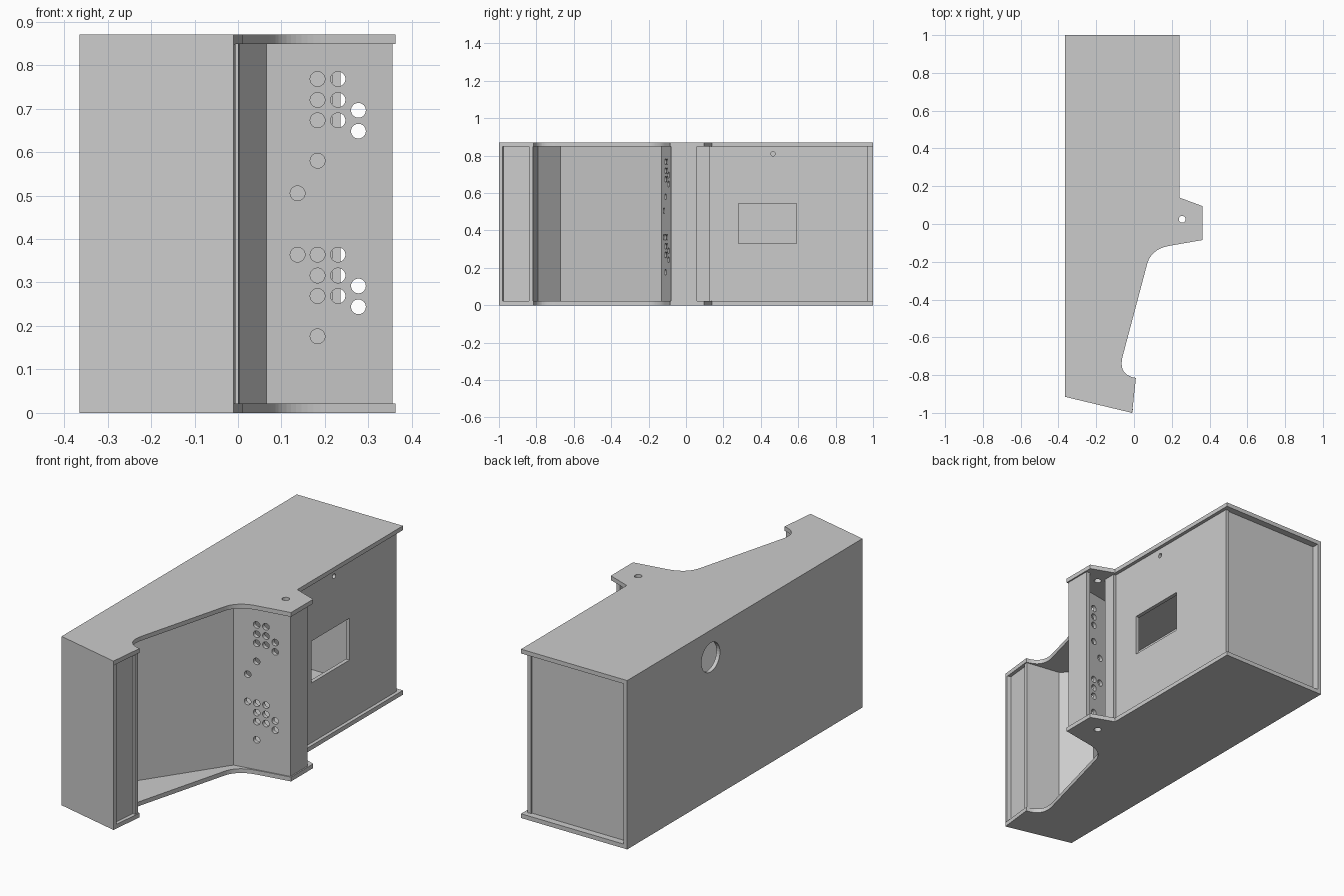
import bpy, bmesh, math
from mathutils import Vector, Matrix

if "Cube" in bpy.data.objects:
    bpy.data.objects.remove(bpy.data.objects["Cube"])

T, H = 0.022, 0.87      # board thickness, overall height


def prism(name, pts, z0, z1):
    """Extrude an xy outline between two heights."""
    bm = bmesh.new()
    face = bm.faces.new([bm.verts.new((x, y, z0)) for x, y in pts])
    ext = bmesh.ops.extrude_face_region(bm, geom=[face])
    bmesh.ops.translate(bm, vec=(0, 0, z1 - z0),
                        verts=[v for v in ext["geom"] if isinstance(v, bmesh.types.BMVert)])
    bmesh.ops.recalc_face_normals(bm, faces=bm.faces)
    me = bpy.data.meshes.new(name)
    bm.to_mesh(me)
    bm.free()
    ob = bpy.data.objects.new(name, me)
    bpy.context.collection.objects.link(ob)
    return ob


def panel(name, p, q, t=0.02, z0=T, z1=H - T):
    """Flat board whose outer face runs p to q, thickened to the inside."""
    p, q = Vector(p), Vector(q)
    d = (q - p).normalized()
    n = Vector((d.y, -d.x)) * t
    return prism(name, [p, q, q + n, p + n], z0, z1)


def bezier(a, c, b, n=12):
    a, c, b = Vector(a), Vector(c), Vector(b)
    return [a * (1 - t) ** 2 + c * 2 * t * (1 - t) + b * t * t
            for t in (i / n for i in range(n + 1))]


def cut(ob, build):
    """Subtract the shapes added by build(bm) from ob."""
    bm = bmesh.new()
    build(bm)
    me = bpy.data.meshes.new("cutter")
    bm.to_mesh(me)
    bm.free()
    cutter = bpy.data.objects.new("cutter", me)
    cutter.hide_render = True
    bpy.context.collection.objects.link(cutter)
    mod = ob.modifiers.new("cut", 'BOOLEAN')
    mod.operation, mod.solver, mod.object = 'DIFFERENCE', 'EXACT', cutter
    dg = bpy.context.evaluated_depsgraph_get()
    new = bpy.data.meshes.new_from_object(ob.evaluated_get(dg))
    ob.modifiers.clear()
    ob.data = new
    bpy.data.objects.remove(cutter)


def drill(bm, pos, r, axis, depth=0.12, seg=32):
    rot = {'X': Matrix.Rotation(math.pi / 2, 4, 'Y'),
           'Y': Matrix.Rotation(math.pi / 2, 4, 'X'), 'Z': Matrix()}[axis]
    bmesh.ops.create_cone(bm, cap_ends=True, segments=seg, radius1=r, radius2=r,
                          depth=depth, matrix=Matrix.Translation(pos) @ rot)


# Two matching side boards
outline = [(-0.365, 1), (0.24, 1), (0.24, 0.14), (0.362, 0.095), (0.362, -0.085)]
outline += bezier((0.19, -0.115), (0.092, -0.132), (0.07, -0.21))
outline += bezier((-0.06, -0.70), (-0.085, -0.80), (0.01, -0.815))
outline += [(-0.01, -1), (-0.365, -0.915)]
for name, z in (("lower_side_board", 0), ("upper_side_board", H - T)):
    side = prism(name, outline, z, z + T)
    cut(side, lambda bm: drill(bm, (0.255, 0.025, z + T / 2), 0.018, 'Z'))

# Long back board with round vent
back = panel("back_board", (-0.365, -0.915), (-0.365, 1))
cut(back, lambda bm: drill(bm, (-0.355, 0.32, 0.73), 0.075, 'X'))

# Closing boards at both ends
panel("base_board", (-0.345, 0.965), (0.202, 0.965))
panel("crown_board", (-0.01, -1), (-0.365, -0.915))

# Front board with service window and lock hole
front = panel("front_board", (0.222, 0.972), (0.222, 0.125))


def front_holes(bm):
    bmesh.ops.create_cube(bm, size=1, matrix=Matrix.Translation((0.21, 0.435, 0.4375))
                          @ Matrix.Diagonal((0.12, 0.31, 0.215, 1)))
    drill(bm, (0.21, 0.465, 0.81), 0.012, 'X')


cut(front, front_holes)
panel("front_rail", (0.236, 0.125), (0.236, 0.06))

# Control deck with two mirrored-in-height button groups
deck = panel("control_deck", (0.355, -0.08), (0.065, -0.13))
group = [(0.183, 0.768), (0.23, 0.768), (0.183, 0.72), (0.23, 0.72), (0.183, 0.673),
         (0.23, 0.673), (0.277, 0.696), (0.277, 0.648), (0.183, 0.58)]
holes = [(x, z - dz) for dz in (0, 0.404) for x, z in group]
holes += [(0.137, 0.505), (0.137, 0.364)]


def deck_holes(bm):
    for x, z in holes:
        drill(bm, (x, -0.13 + (x - 0.065) * 0.172 + 0.01, z), 0.017, 'Y')


cut(deck, deck_holes)
panel("deck_lip", (0.355, 0.06), (0.355, -0.08))

# Recessed screen board and angled speaker boards
panel("screen_board", (0.065, -0.13), (-0.30, -0.67))
panel("speaker_board", (-0.30, -0.67), (-0.18, -0.79))
panel("speaker_ledge", (-0.18, -0.79), (0.0, -0.818))

# Header panel and its retaining strip
panel("header_panel", (-0.012, -0.838), (-0.027, -0.985), 0.01)
panel("header_strip", (0.004, -0.818), (0.001, -0.84), 0.018)
